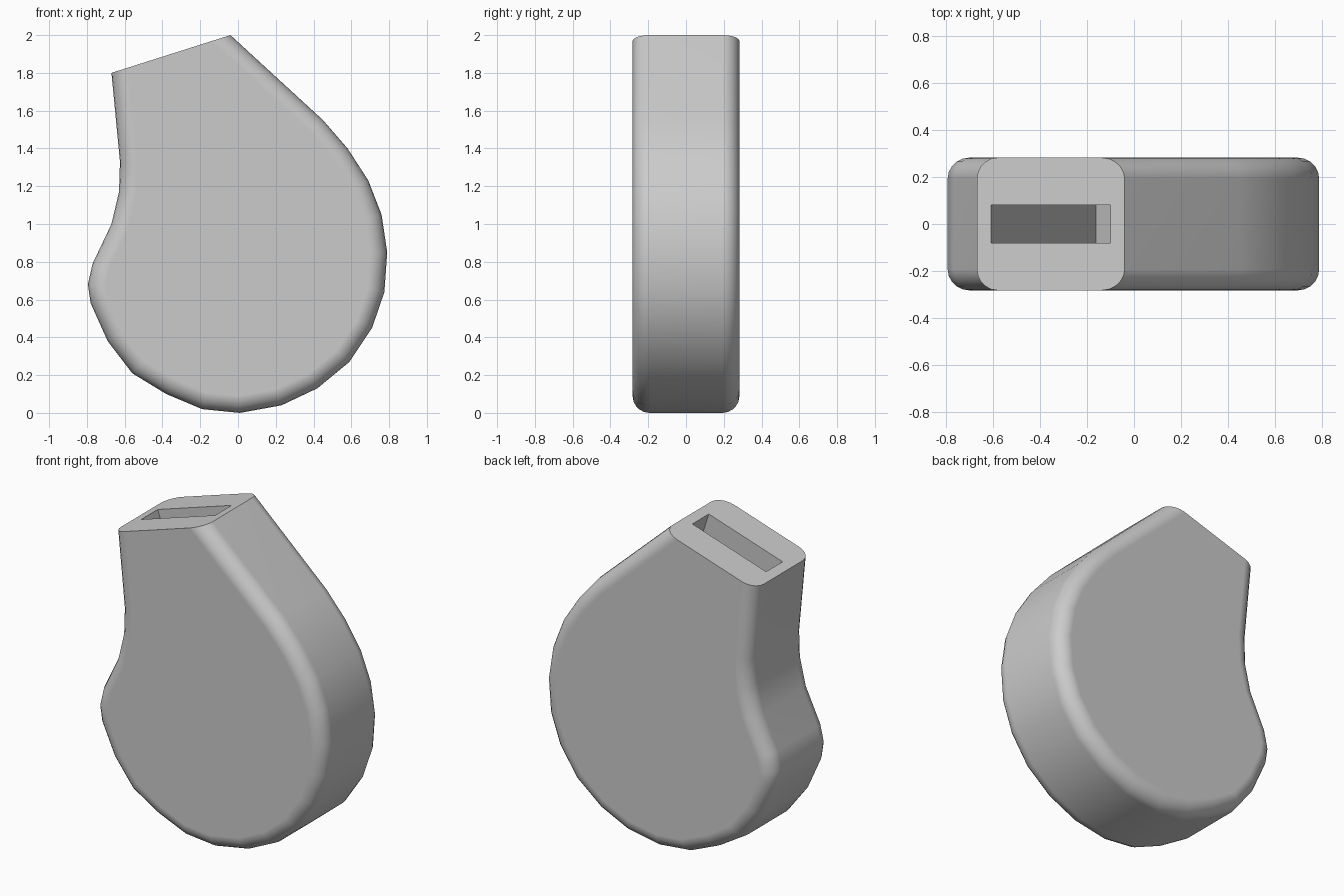
import bpy, bmesh
from mathutils import Vector

cube = bpy.data.objects.get("Cube")
if cube:
    bpy.data.objects.remove(cube, do_unlink=True)

grey = bpy.data.materials.new("light grey")
grey.use_nodes = True
grey.diffuse_color = (0.6, 0.6, 0.6, 1)
grey.node_tree.nodes["Principled BSDF"].inputs["Base Color"].default_value = (0.6, 0.6, 0.6, 1)


def extrude_outline(name, points, half_width, rim_radius=0):
    """Extrude a closed x-z outline along y; round the rims except at the last segment."""
    bm = bmesh.new()
    front = [bm.verts.new((x, -half_width, z)) for x, z in points]
    back = [bm.verts.new((x, half_width, z)) for x, z in points]
    bm.faces.new(front)
    bm.faces.new(back[::-1])
    n = len(points)
    for i in range(n):
        j = (i + 1) % n
        bm.faces.new((front[i], back[i], back[j], front[j]))
    bmesh.ops.recalc_face_normals(bm, faces=bm.faces)
    if rim_radius:
        rims = [bm.edges.get((side[i], side[i + 1]))
                for side in (front, back) for i in range(n - 1)]
        bmesh.ops.bevel(bm, geom=rims, offset=rim_radius, segments=5,
                        profile=0.5, affect='EDGES', clamp_overlap=True)
    mesh = bpy.data.meshes.new(name)
    bm.to_mesh(mesh)
    bm.free()
    mesh.materials.append(grey)
    obj = bpy.data.objects.new(name, mesh)
    bpy.context.collection.objects.link(obj)
    return obj


# Rounded body: clockwise from the high corner of the mouth to the low corner
outline = [(-0.04, 2.0), (0.45, 1.55), (0.58, 1.40), (0.69, 1.23), (0.76, 1.05),
           (0.79, 0.85), (0.775, 0.64), (0.71, 0.45), (0.59, 0.27), (0.42, 0.13),
           (0.23, 0.04), (0.01, 0.0), (-0.19, 0.02), (-0.38, 0.10), (-0.56, 0.21),
           (-0.69, 0.38), (-0.78, 0.58), (-0.795, 0.68), (-0.77, 0.79), (-0.67, 1.0),
           (-0.63, 1.17), (-0.625, 1.33), (-0.67, 1.80)]
body = extrude_outline("body", outline, 0.283, 0.09)

# Deep slot running straight in from the sloping mouth
high, low = Vector(outline[0]), Vector(outline[-1])
along = (high - low).normalized()
inward = Vector((along.y, -along.x))
middle = (high + low) / 2
profile = [(-0.267, -0.1), (0.267, -0.1), (0.267, 1.46), (0.2, 1.54),
           (-0.2, 1.54), (-0.267, 1.48)]
cutter = extrude_outline("slot_cutter",
                         [middle + along * a + inward * d for a, d in profile], 0.081)
cutter.hide_render = True

bpy.ops.object.select_all(action='DESELECT')
body.select_set(True)
bpy.context.view_layer.objects.active = body
cut = body.modifiers.new("slot", 'BOOLEAN')
cut.operation = 'DIFFERENCE'
cut.solver = 'EXACT'
cut.object = cutter
bpy.ops.object.modifier_apply(modifier=cut.name)
bpy.data.objects.remove(cutter, do_unlink=True)

# Smooth rims and sides, crisp mouth and flat faces
bpy.ops.object.shade_smooth_by_angle(angle=0.7)
weighted = body.modifiers.new("flat_faces", 'WEIGHTED_NORMAL')
weighted.keep_sharp = True
